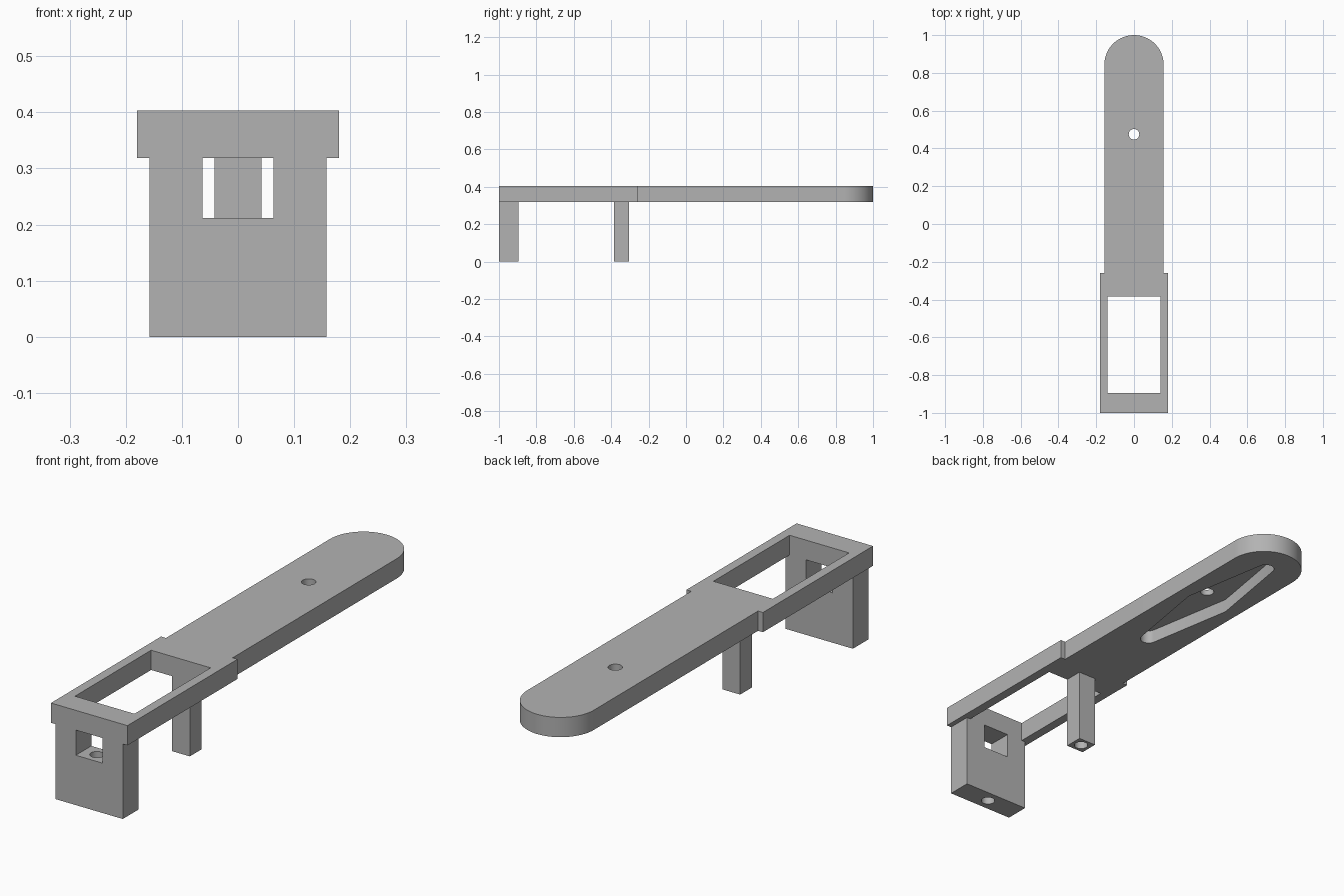
import bpy, bmesh, math

cube = bpy.data.objects.get("Cube")
if cube:
    bpy.data.objects.remove(cube, do_unlink=True)

TOP, UNDER = 0.403, 0.319        # top and underside of the arm plate
HOLE_R = 0.028

grey = bpy.data.materials.new("plain grey")
grey.use_nodes = True
grey.diffuse_color = (0.45, 0.45, 0.45, 1)
grey.node_tree.nodes["Principled BSDF"].inputs["Base Color"].default_value = grey.diffuse_color


def arc(cx, cy, r, start, end, steps):
    """Points on an arc, angles in degrees."""
    angles = [math.radians(start + (end - start) * i / steps) for i in range(steps + 1)]
    return [(cx + r * math.cos(a), cy + r * math.sin(a)) for a in angles]


def prism(name, outline, z0, z1):
    """Extrude a plan outline from z0 up to z1."""
    bm = bmesh.new()
    face = bm.faces.new([bm.verts.new((x, y, z0)) for x, y in outline])
    new = bmesh.ops.extrude_face_region(bm, geom=[face])["geom"]
    bmesh.ops.translate(bm, vec=(0, 0, z1 - z0),
                        verts=[v for v in new if isinstance(v, bmesh.types.BMVert)])
    bmesh.ops.recalc_face_normals(bm, faces=bm.faces)
    mesh = bpy.data.meshes.new(name)
    bm.to_mesh(mesh)
    bm.free()
    mesh.materials.append(grey)
    obj = bpy.data.objects.new(name, mesh)
    bpy.context.collection.objects.link(obj)
    return obj


def block(name, half, y0, y1, z0, z1):
    return prism(name, [(-half, y0), (half, y0), (half, y1), (-half, y1)], z0, z1)


def drill(name, y, z0, z1):
    return prism(name, arc(0, y, HOLE_R, 0, 360, 32)[:-1], z0, z1)


def select(obj):
    bpy.ops.object.select_all(action='DESELECT')
    obj.select_set(True)
    bpy.context.view_layer.objects.active = obj


def cut(obj, *cutters):
    """Subtract each cutter, then smooth the round walls."""
    select(obj)
    for cutter in cutters:
        cutter.hide_render = True
        mod = obj.modifiers.new("cut", 'BOOLEAN')
        mod.operation, mod.solver, mod.object = 'DIFFERENCE', 'EXACT', cutter
        bpy.ops.object.modifier_apply(modifier=mod.name)
        bpy.data.objects.remove(cutter, do_unlink=True)
    bpy.ops.object.shade_smooth_by_angle(angle=math.radians(30))


# Arm plate: wide frame at the front, narrower arm with a round end
wide, narrow, step_y = 0.18, 0.157, -0.26
outline = [(-wide, -1), (wide, -1), (wide, step_y), (narrow, step_y)]
outline += arc(0, 1 - narrow, narrow, 0, 180, 48)
outline += [(-narrow, step_y), (-wide, step_y)]
plate = prism("arm_plate", outline, UNDER, TOP)

# Diamond pocket with rounded ends on the underside
mid, reach, tip_r, belly = 0.475, 0.38, 0.035, 0.1
pocket = [(belly, mid)] + arc(0, mid + reach, tip_r, 12, 168, 16)
pocket += [(-belly, mid)] + arc(0, mid - reach, tip_r, 192, 348, 16)

cut(plate,
    block("frame_opening", 0.14, -0.896, -0.384, 0.2, 0.5),
    prism("pocket_cutter", pocket, 0.2, UNDER + 0.058),
    drill("pivot_hole", mid, 0.2, 0.5))

# Front wall with a window and a screw hole up through its sill
wall = block("front_wall", 0.158, -1, -0.896, 0, UNDER)
cut(wall,
    block("wall_window", 0.063, -1.1, -0.8, 0.212, 0.4),
    drill("wall_screw_hole", -0.948, -0.1, 0.3))

# Rear post with a blind screw hole
post = block("rear_post", 0.042, -0.384, -0.304, 0, UNDER)
cut(post, drill("post_screw_hole", -0.344, -0.1, 0.212))
